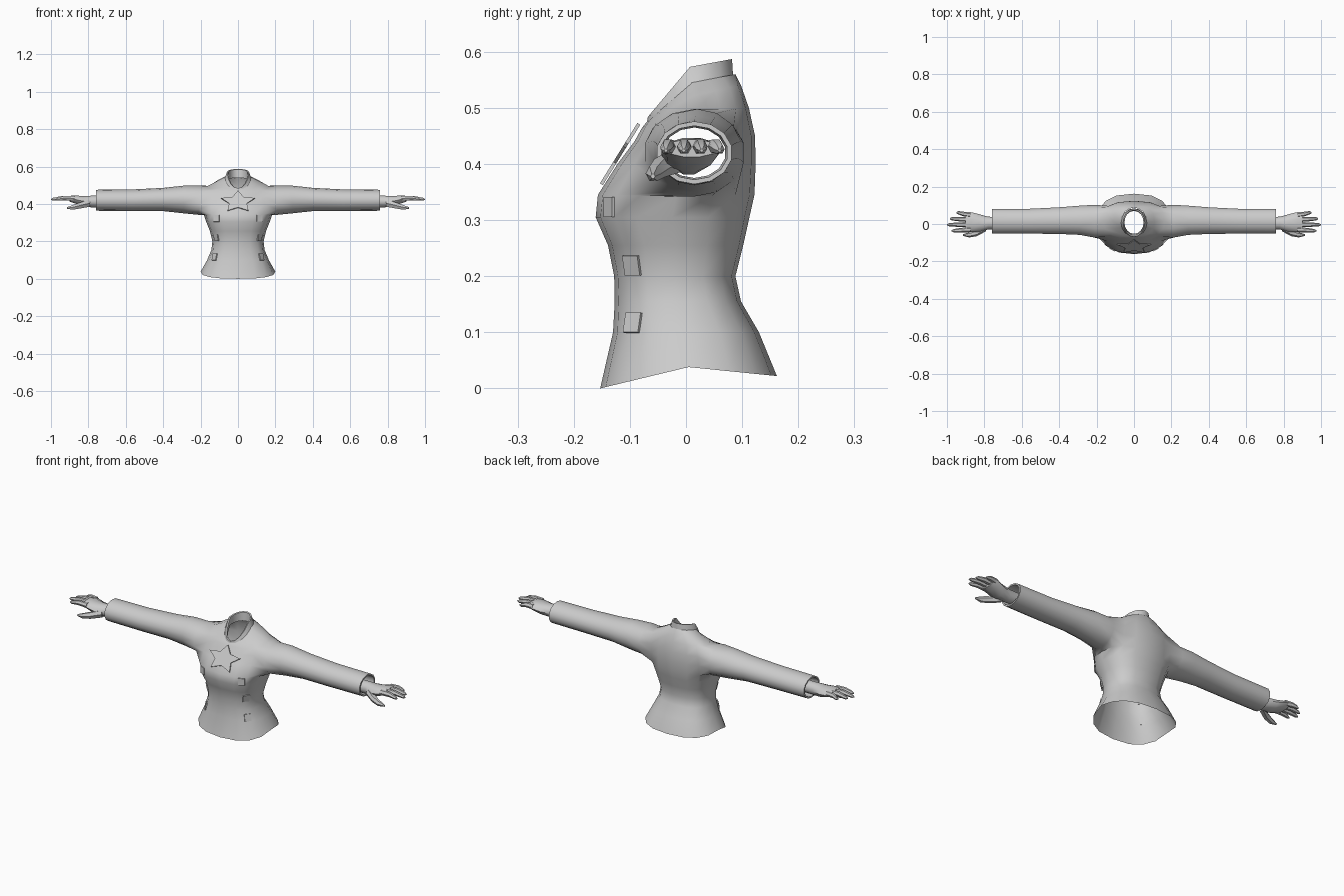
import bpy, bmesh
from math import sin, cos, pi, radians, copysign
from mathutils import Vector, Matrix
from mathutils.bvhtree import BVHTree

if "Cube" in bpy.data.objects:
    bpy.data.objects.remove(bpy.data.objects["Cube"])

N = 16  # sides around the body


def finish(bm, name, angle=40):
    bmesh.ops.recalc_face_normals(bm, faces=bm.faces)
    me = bpy.data.meshes.new(name)
    bm.to_mesh(me)
    bm.free()
    me.shade_smooth()
    me.set_sharp_from_angle(angle=radians(angle))
    ob = bpy.data.objects.new(name, me)
    bpy.context.collection.objects.link(ob)
    return ob


def spow(v, e):
    return copysign(abs(v) ** e, v) if abs(v) > 1e-6 else 0.0


def body_ring(bm, w, yf, yb, zf, zs, zb, e=0.8):
    """Horizontal section: half width, front/back y, front/side/back z."""
    ring = []
    for i in range(N):
        a = 2 * pi * i / N
        c, s = spow(cos(a), e), spow(sin(a), e)
        end = zb if s > 0 else zf
        ring.append(bm.verts.new((w * c, (yf + yb) / 2 + (yb - yf) / 2 * s,
                                  zs + (end - zs) * abs(s))))
    return ring


def bridge(bm, a, b, skip=()):
    n = len(a)
    for i in range(n):
        if i not in skip:
            bm.faces.new((a[i], a[(i + 1) % n], b[(i + 1) % n], b[i]))


def tube(bm, stations, n):
    """Capped loft along x from (x, y, z, ry, rz) stations."""
    rings = [[bm.verts.new((x, y + ry * cos(2 * pi * k / n), z + rz * sin(2 * pi * k / n)))
              for k in range(n)] for x, y, z, ry, rz in stations]
    for a, b in zip(rings, rings[1:]):
        bridge(bm, a, b)
    bm.faces.new(rings[0])
    bm.faces.new(rings[-1])


# Jacket body, one open skin with armholes
bm = bmesh.new()
sections = [
    (.20, -.153, .162, .0, .038, .022),
    (.165, -.13, .13, .1, .1, .1),
    (.142, -.127, .098, .155, .155, .155),
    (.137, -.128, .088, .2, .2, .2),
    (.15, -.139, .102, .255, .255, .255),
    (.17, -.161, .113, .305, .305, .305),
    (.183, -.157, .122, .345, .342, .345),
    (.185, -.122, .124, .40, .40, .40),
    (.18, -.092, .123, .44, .45, .45),
    (.165, -.078, .112, .465, .495, .50),
    (.11, -.07, .098, .475, .522, .54),
    (.068, -.067, .088, .478, .545, .56, 1),
]
rings = [body_ring(bm, *s) for s in sections]
arm_segs = {14, 15, 0, 1, 6, 7, 8, 9}
for j in range(len(rings) - 1):
    bridge(bm, rings[j], rings[j + 1], arm_segs if 6 <= j <= 8 else ())

# Sleeves grown from the armholes, with turned-in cuffs
sleeve = [(.21, .015, .42, .09, .078), (.29, .02, .424, .08, .074),
          (.40, .018, .424, .073, .062), (.56, .015, .42, .068, .058),
          (.76, .015, .42, .068, .056), (.76, .015, .42, .06, .048),
          (.68, .015, .42, .056, .045)]
for side in (1, -1):
    def vert(j, i):
        return rings[j][i % N if side > 0 else (8 - i) % N]
    prev = ([vert(6, i) for i in range(-2, 3)] + [vert(7, 2), vert(8, 2)] +
            [vert(9, i) for i in range(2, -3, -1)] + [vert(8, -2), vert(7, -2)])
    for x, y, z, ry, rz in sleeve:
        ring = []
        for k in range(14):
            a = -pi / 2 + (k - 2) * 2 * pi / 14
            ring.append(bm.verts.new((side * x, y + ry * cos(a), z + rz * sin(a))))
        bridge(bm, prev, ring)
        prev = ring
bmesh.ops.delete(bm, geom=[v for v in bm.verts if not v.link_faces], context='VERTS')
bmesh.ops.recalc_face_normals(bm, faces=bm.faces)
surface = BVHTree.FromBMesh(bm)
finish(bm, "jacket", 50)

# Stand collar, dipping to a point at the front
bm = bmesh.new()
cr = [body_ring(bm, *s, 1) for s in (
    (.07, -.070, .084, .472, .54, .555), (.058, -.068, .082, .484, .573, .587),
    (.051, -.060, .074, .484, .571, .585), (.052, -.052, .07, .465, .53, .54))]
for a, b in zip(cr, cr[1:]):
    bridge(bm, a, b)
finish(bm, "collar", 40)

# Hand: wrist and palm, four fingers, thumb
bm = bmesh.new()
tube(bm, [(.70, .005, .413, .032, .032), (.78, .005, .413, .034, .033),
          (.83, .005, .415, .048, .029), (.875, .01, .425, .054, .022),
          (.90, .01, .428, .050, .016)], 10)
for y0, y1, tip in ((-.030, -.036, .975), (-.003, -.004, 1.0), (.024, .028, .985), (.048, .060, .95)):
    mid = (.88 + tip) / 2
    tube(bm, [(.875, y0, .430, .014, .015), (mid, (y0 + y1) / 2, .432, .012, .013),
              (tip - .012, y1, .426, .009, .009), (tip, y1, .424, .003, .003)], 6)
tube(bm, [(.79, -.018, .405, .02, .022), (.84, -.047, .393, .018, .019),
          (.88, -.058, .383, .014, .015), (.915, -.059, .378, .004, .005)], 6)
hand = finish(bm, "hands", 45)
hand.modifiers.new("mirror", 'MIRROR').use_mirror_merge = False

# Flat star plate tilted over the chest
bm = bmesh.new()
up, out = Vector((0, .527, .85)), Vector((0, -.85, .527))
pts = []
for k in range(10):
    r = 1 if k % 2 == 0 else .52
    a = pi / 2 + k * pi / 5
    pts.append(Vector((.095 * r * cos(a), -.121, .412)) + up * (.07 * r * sin(a)))
front = [bm.verts.new(p + out * .003) for p in pts]
back = [bm.verts.new(p - out * .003) for p in pts]
bridge(bm, front, back)
bm.faces.new(front)
bm.faces.new(back)
finish(bm, "star_plate", 20)

# Small square tabs lying on the jacket front and sides
bm = bmesh.new()
for side in (1, -1):
    for p in ((.122, -.15, .323), (.13, -.107, .215), (.142, -.108, .122)):
        loc, nor, _, _ = surface.find_nearest(Vector((side * p[0], p[1], p[2])))
        if nor.dot(Vector((side * .3, -1, 0))) < 0:
            nor = -nor
        m = (Matrix.Translation(loc + nor * .002) @ nor.to_track_quat('Z', 'Y').to_matrix().to_4x4()
             @ Matrix.Diagonal((.034, .036, .006, 1)))
        bmesh.ops.create_cube(bm, size=1, matrix=m)
finish(bm, "tabs", 20)
